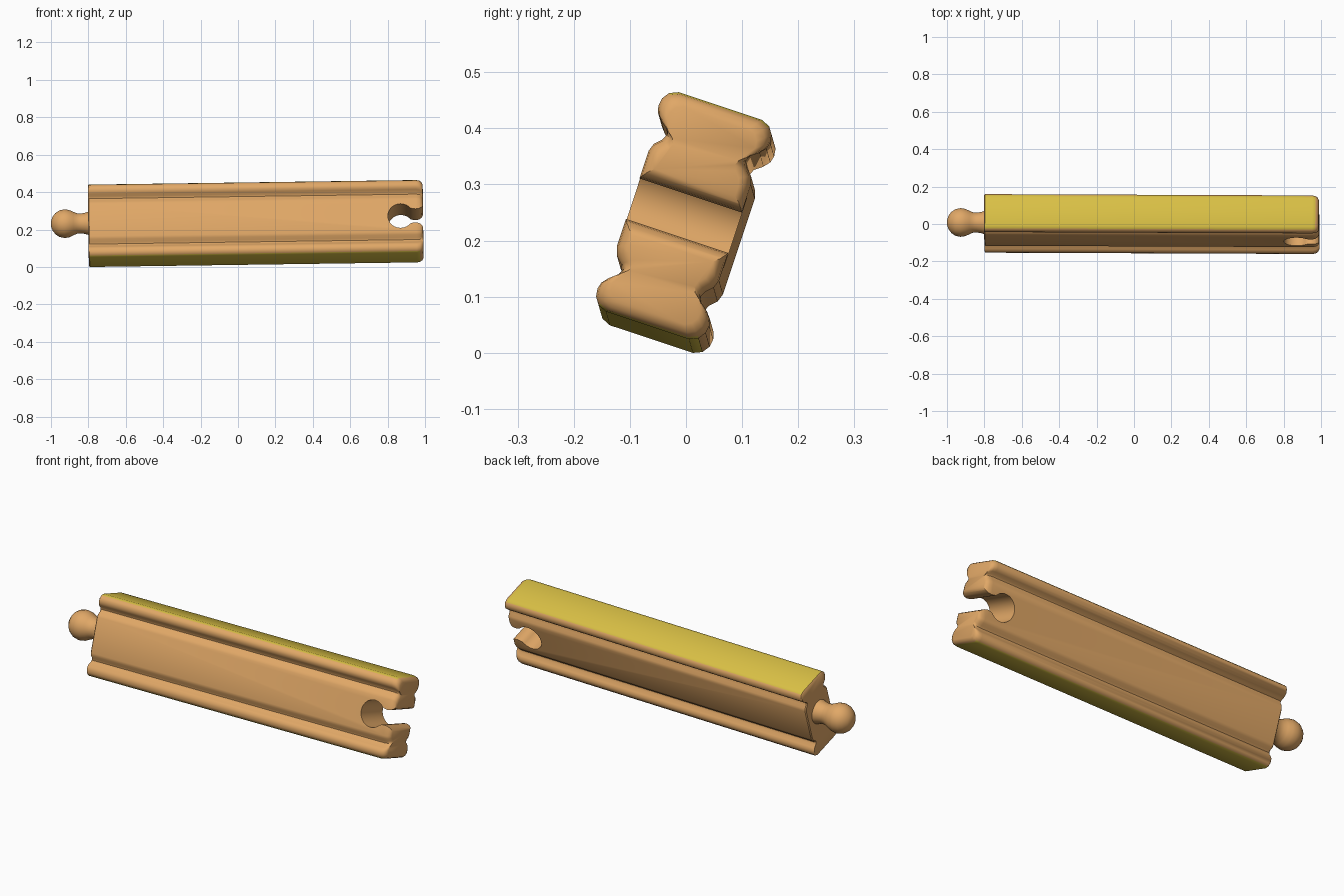
import bpy, bmesh, math
from mathutils import Matrix

if "Cube" in bpy.data.objects:
    bpy.data.objects.remove(bpy.data.objects["Cube"])


def material(name, rgb):
    m = bpy.data.materials.new(name)
    m.diffuse_color = (*rgb, 1)
    m.use_nodes = True
    m.node_tree.nodes["Principled BSDF"].inputs["Base Color"].default_value = m.diffuse_color
    return m


WOOD = material("natural wood", (0.75, 0.39, 0.135))
YELLOW = material("yellow paint", (0.70, 0.53, 0.06))

# The whole piece rests on edge, leaning back and rising slightly to the right
POSE = (Matrix.Translation((0, 0, 0.231)) @ Matrix.Rotation(-0.004, 4, 'Z')
        @ Matrix.Rotation(-0.014, 4, 'Y') @ Matrix.Rotation(math.radians(-18.4), 4, 'X'))


def loft(name, rings, paint=None):
    """Skin a list of equal-length point rings and cap both ends."""
    bm = bmesh.new()
    loops = [[bm.verts.new(p) for p in ring] for ring in rings]
    n = len(loops[0])
    for a, b in zip(loops, loops[1:]):
        for i in range(n):
            j = (i + 1) % n
            bm.faces.new((a[i], a[j], b[j], b[i]))
    bm.faces.new(loops[0])
    bm.faces.new(loops[-1])
    bmesh.ops.recalc_face_normals(bm, faces=bm.faces[:])
    if paint:
        for f in bm.faces:
            f.material_index = paint(f)
    me = bpy.data.meshes.new(name)
    bm.to_mesh(me)
    bm.free()
    me.materials.append(WOOD)
    ob = bpy.data.objects.new(name, me)
    bpy.context.collection.objects.link(ob)
    ob.matrix_world = POSE
    return ob


def select(ob):
    bpy.ops.object.select_all(action='DESELECT')
    ob.select_set(True)
    bpy.context.view_layer.objects.active = ob


# Track body: grooved cross-section, one quarter (across thickness, across width)
quarter = [(0.096, 0.09), (0.091, 0.105), (0.079, 0.117), (0.074, 0.128),
           (0.079, 0.139), (0.093, 0.149), (0.102, 0.160), (0.105, 0.172),
           (0.103, 0.186), (0.094, 0.199), (0.078, 0.206)]
half = quarter + [(-y, z) for y, z in reversed(quarter)]
section = half + [(-y, -z) for y, z in half]

# Stations along the length: (x, inset), crisp left end and rounded right end
stations = [(-0.80, 0.005), (-0.795, 0), (0.955, 0), (0.972, 0.003),
            (0.984, 0.010), (0.990, 0.022)]


def inset_section(x, d):
    return [(x, y * (1 - d / 0.105), z * (1 - d / 0.206)) for y, z in section]


def painted_edge(f):
    c = f.calc_center_median()
    return int(abs(c.z) > 0.185 and abs(f.normal.z) > 0.6 and abs(f.normal.x) < 0.5)


body = loft("track_body", [inset_section(x, d) for x, d in stations], painted_edge)
body.data.materials.append(YELLOW)

# Keyhole socket cut through the right end
arc = [(0.87 + 0.068 * math.cos(math.radians(a)), 0.068 * math.sin(math.radians(a)))
       for a in range(40, 181, 10)]
mouth = [(1.02, 0.075), (0.992, 0.065), (0.983, 0.050), (0.968, 0.041),
         (0.950, 0.038), (0.935, 0.040)]
upper = mouth + arc
outline = upper + [(x, -z) for x, z in reversed(upper[:-1])]
cutter = loft("socket_cutter", [[(x, y, z) for x, z in outline] for y in (-0.2, 0.2)])
cutter.hide_render = True
cut = body.modifiers.new("socket", 'BOOLEAN')
cut.operation = 'DIFFERENCE'
cut.solver = 'EXACT'
cut.object = cutter
select(body)
bpy.ops.object.modifier_apply(modifier="socket")
bpy.data.objects.remove(cutter)

# Round connector peg with a narrower neck on the left end
peg_profile = [(-0.999, 0.015), (-0.992, 0.036), (-0.976, 0.057), (-0.955, 0.071),
               (-0.928, 0.077), (-0.902, 0.073), (-0.880, 0.063), (-0.862, 0.055),
               (-0.842, 0.053), (-0.820, 0.056), (-0.795, 0.064), (-0.78, 0.064)]
SIDES = 32
peg = loft("connector_peg", [
    [(x, r * math.cos(2 * math.pi * i / SIDES), 0.014 + r * math.sin(2 * math.pi * i / SIDES))
     for i in range(SIDES)] for x, r in peg_profile])

for ob in (body, peg):
    select(ob)
    bpy.ops.object.shade_smooth_by_angle(angle=math.radians(40))
